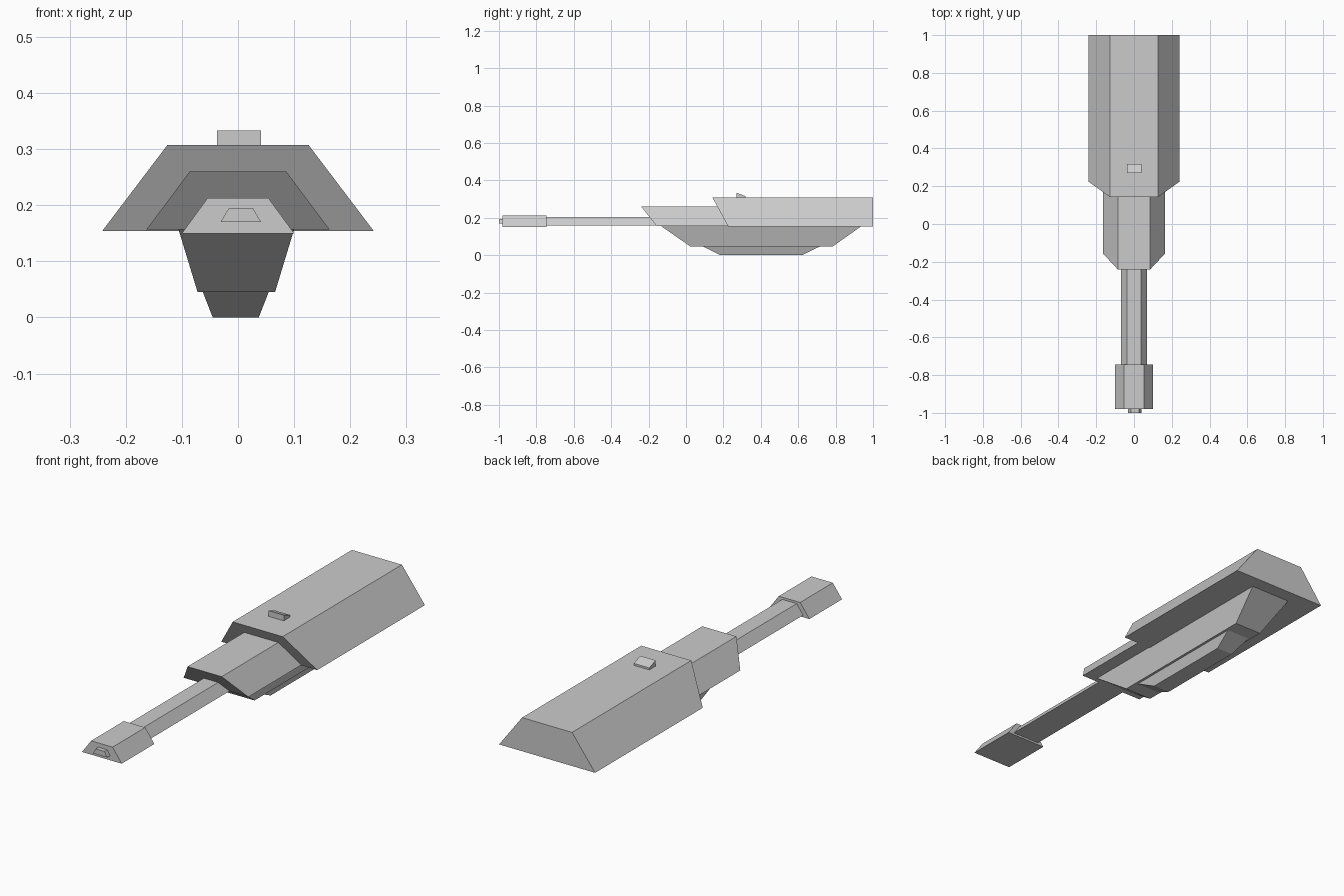
import bpy


def tapered_block(name, bottom, top, cx=0.0):
    """Eight-cornered block; each end is (half_width, y_front, y_back, z_front, z_back)."""
    verts = []
    for w, y0, y1, z0, z1 in (bottom, top):
        verts += [(cx - w, y0, z0), (cx + w, y0, z0), (cx + w, y1, z1), (cx - w, y1, z1)]
    faces = [(3, 2, 1, 0), (4, 5, 6, 7)]
    faces += [(i, (i + 1) % 4, (i + 1) % 4 + 4, i + 4) for i in range(4)]
    mesh = bpy.data.meshes.new(name)
    mesh.from_pydata(verts, [], faces)
    mesh.update()
    obj = bpy.data.objects.new(name, mesh)
    bpy.context.collection.objects.link(obj)
    return obj


# Upper housings, fronts raked back towards the bottom
tapered_block("rear_housing", (0.242, 0.225, 1.0, 0.154, 0.154), (0.126, 0.142, 1.0, 0.307, 0.307))
tapered_block("front_housing", (0.163, -0.158, 0.3, 0.157, 0.157), (0.086, -0.24, 0.3, 0.26, 0.26))

# Barrel, muzzle block and muzzle tip
tapered_block("barrel", (0.069, -0.75, -0.1, 0.159, 0.159), (0.036, -0.75, -0.1, 0.203, 0.203))
tapered_block("muzzle", (0.1, -0.98, -0.745, 0.15, 0.15), (0.054, -0.98, -0.745, 0.213, 0.213))
tapered_block("muzzle_tip", (0.036, -1.0, -0.97, 0.17, 0.17), (0.022, -1.0, -0.97, 0.194, 0.194), 0.005)

# Stepped lower hull
tapered_block("lower_hull", (0.069, 0.025, 0.782, 0.045, 0.045), (0.104, -0.14, 0.945, 0.16, 0.16), -0.003)
tapered_block("keel", (0.041, 0.182, 0.62, 0.0, 0.0), (0.059, 0.09, 0.715, 0.046, 0.046), -0.004)

# Wedge sight on the roof
tapered_block("sight", (0.039, 0.271, 0.317, 0.3, 0.3), (0.039, 0.271, 0.317, 0.333, 0.316), 0.002)
